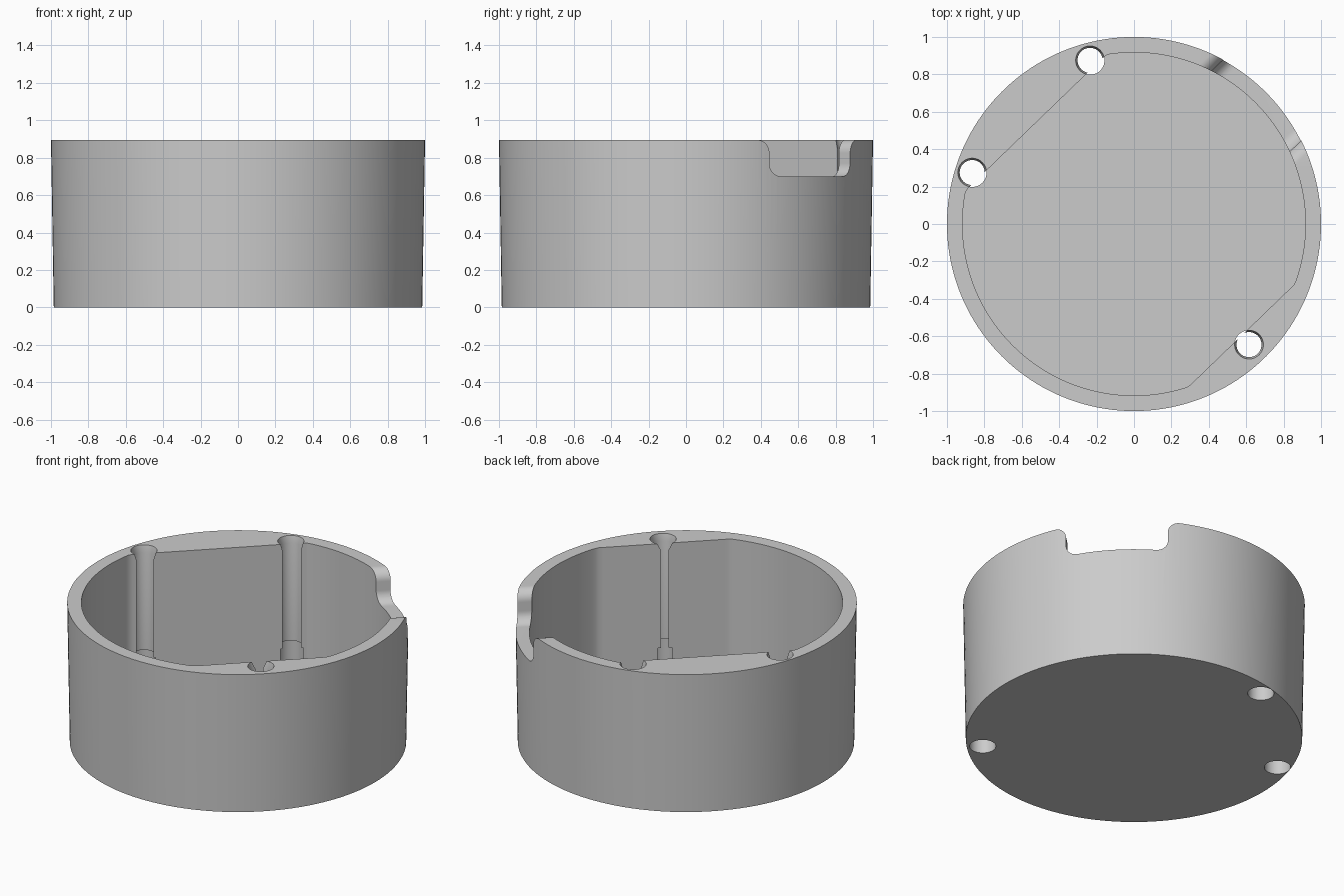
import bpy
from math import sin, cos, pi, radians
from mathutils import Matrix

cube = bpy.data.objects.get("Cube")
if cube:
    bpy.data.objects.remove(cube)

H, FLOOR, INNER = 0.895, 0.08, 0.917

grey = bpy.data.materials.new("plain grey")
grey.use_nodes = True
colour = (0.6, 0.6, 0.6, 1)
grey.diffuse_color = colour
grey.node_tree.nodes["Principled BSDF"].inputs["Base Color"].default_value = colour


def loft(name, rings):
    """Closed solid through matching rings of points."""
    n = len(rings[0])
    verts = [p for ring in rings for p in ring]
    faces = [list(range(n))[::-1], list(range(len(verts) - n, len(verts)))]
    for k in range(len(rings) - 1):
        for i in range(n):
            j = (i + 1) % n
            faces.append((k * n + i, k * n + j, k * n + n + j, k * n + n + i))
    mesh = bpy.data.meshes.new(name)
    mesh.from_pydata(verts, [], faces)
    mesh.materials.append(grey)
    obj = bpy.data.objects.new(name, mesh)
    bpy.context.collection.objects.link(obj)
    return obj


def circle(r, z, n, x=0, y=0):
    return [(x + r * cos(2 * pi * i / n), y + r * sin(2 * pi * i / n), z) for i in range(n)]


def arc(cx, cz, r, a0, a1, n=10):
    return [(cx + r * cos(radians(a0 + (a1 - a0) * i / n)),
             cz + r * sin(radians(a0 + (a1 - a0) * i / n))) for i in range(n + 1)]


# Drafted outer body
body = loft("round_housing", [circle(0.985, 0, 160), circle(1, H, 160)])

# Cavity: a circle with two flats on opposite sides
outline = []
flats = [(radians(134), 0.754), (radians(-46), 0.828)]
for x, y, z in circle(INNER, 0, 240):
    for a, d in flats:
        over = x * cos(a) + y * sin(a) - d
        if over > 0:
            # push points past a flat back along the radius
            s = d / (d + over)
            x, y = x * s, y * s
    outline.append((x, y))
cutters = [loft("cavity_cutter", [[(x, y, z) for x, y in outline] for z in (FLOOR, H + 0.1)])]

# Screw holes: flared mouth, narrow shaft, wide counterbore below
steps = [(0.077, -0.1), (0.077, 0.22), (0.067, 0.221), (0.067, 0.85), (0.077, H), (0.077, H + 0.2)]
for x, y in [(-0.235, 0.875), (-0.865, 0.275), (0.615, -0.645)]:
    cutters.append(loft("screw_hole_cutter", [circle(r, z, 40, x, y) for r, z in steps]))

# Rim notch: rounded floor corners and flared top corners
R, W, Z = 0.07, 0.3, 0.70
half = arc(W - R, Z + R, R, -90, 0) + arc(W + R, H - R, R, 180, 90) + [(W + R, H + 0.1)]
profile = half + [(-u, z) for u, z in reversed(half)]
notch = loft("rim_notch_cutter", [[(d, u, z) for u, z in profile] for d in (0.5, 1.3)])
notch.data.transform(Matrix.Rotation(radians(44), 4, "Z"))
cutters.append(notch)

# Cut everything from the body
bpy.context.view_layer.objects.active = body
for c in cutters:
    mod = body.modifiers.new("cut", "BOOLEAN")
    mod.operation, mod.solver, mod.object = "DIFFERENCE", "EXACT", c
    bpy.ops.object.modifier_apply(modifier=mod.name)
    bpy.data.objects.remove(c)

bpy.ops.object.select_all(action="DESELECT")
body.select_set(True)
bpy.ops.object.shade_smooth_by_angle(angle=radians(25))
